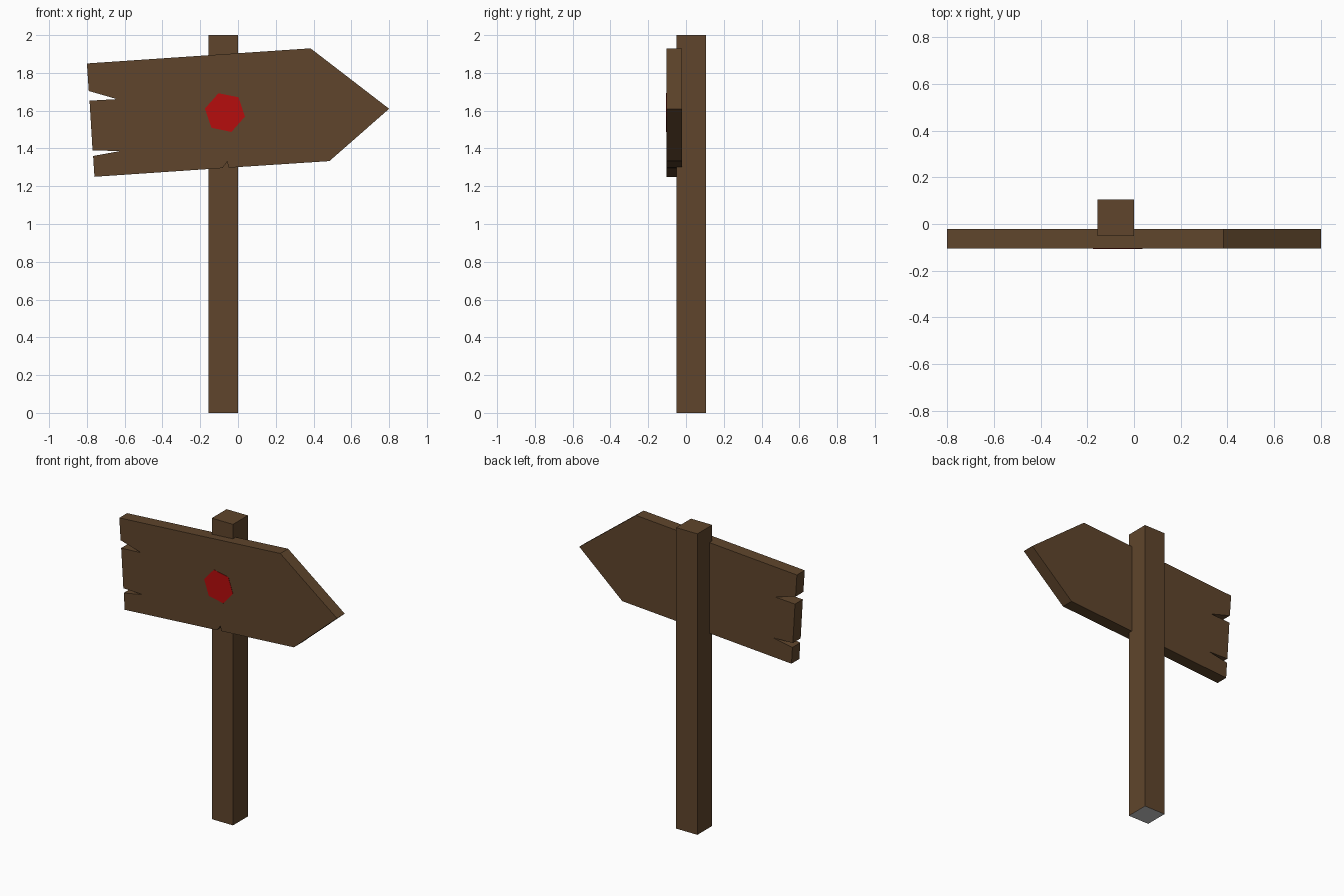
import bpy, bmesh, math
from mathutils import Vector

cube = bpy.data.objects.get("Cube")
if cube:
    bpy.data.objects.remove(cube, do_unlink=True)


def material(name, rgb):
    mat = bpy.data.materials.new(name)
    mat.use_nodes = True
    color = (*rgb, 1)
    mat.diffuse_color = color
    bsdf = mat.node_tree.nodes["Principled BSDF"]
    bsdf.inputs["Base Color"].default_value = color
    return mat


brown = material("brown wood", (0.115, 0.06, 0.025))
red = material("red paint", (0.47, 0.004, 0.004))
grey = material("grey underside", (0.6, 0.6, 0.6))


def prism(name, outline, direction, mats):
    """Extrude a flat outline along a direction into a closed solid."""
    bm = bmesh.new()
    face = bm.faces.new([bm.verts.new(p) for p in outline])
    result = bmesh.ops.extrude_face_region(bm, geom=[face], use_keep_orig=True)
    verts = [v for v in result["geom"] if isinstance(v, bmesh.types.BMVert)]
    bmesh.ops.translate(bm, verts=verts, vec=Vector(direction))
    bmesh.ops.recalc_face_normals(bm, faces=bm.faces)
    mesh = bpy.data.meshes.new(name)
    bm.to_mesh(mesh)
    bm.free()
    for mat in mats:
        mesh.materials.append(mat)
    obj = bpy.data.objects.new(name, mesh)
    bpy.context.collection.objects.link(obj)
    return obj


# Square post with a grey underside
left, right, front, back = -0.157, -0.001, -0.051, 0.105
post = prism("post", [(left, front, 0), (right, front, 0), (right, back, 0), (left, back, 0)],
             (0, 0, 2), [brown, grey])
for poly in post.data.polygons:
    poly.material_index = int(poly.normal.z < -0.5)

# Arrow board with splits in its tail and lower edge
arrow = [(-0.8, 1.85), (0.384, 1.93), (0.8, 1.61), (0.484, 1.333),
         (-0.05, 1.298), (-0.057, 1.33), (-0.082, 1.296), (-0.76, 1.25),
         (-0.767, 1.36), (-0.625, 1.386), (-0.77, 1.39),
         (-0.786, 1.653), (-0.64, 1.661), (-0.79, 1.704)]
prism("arrow_board", [(x, -0.104, z) for x, z in arrow], (0, 0.082, 0), [brown])

# Painted hexagon on the board
angles = [math.radians(60 * i - 11.5) for i in range(6)]
prism("red_hexagon",
      [(-0.069 + 0.108 * math.cos(a), -0.106, 1.59 + 0.108 * math.sin(a)) for a in angles],
      (0, 0.004, 0), [red])
